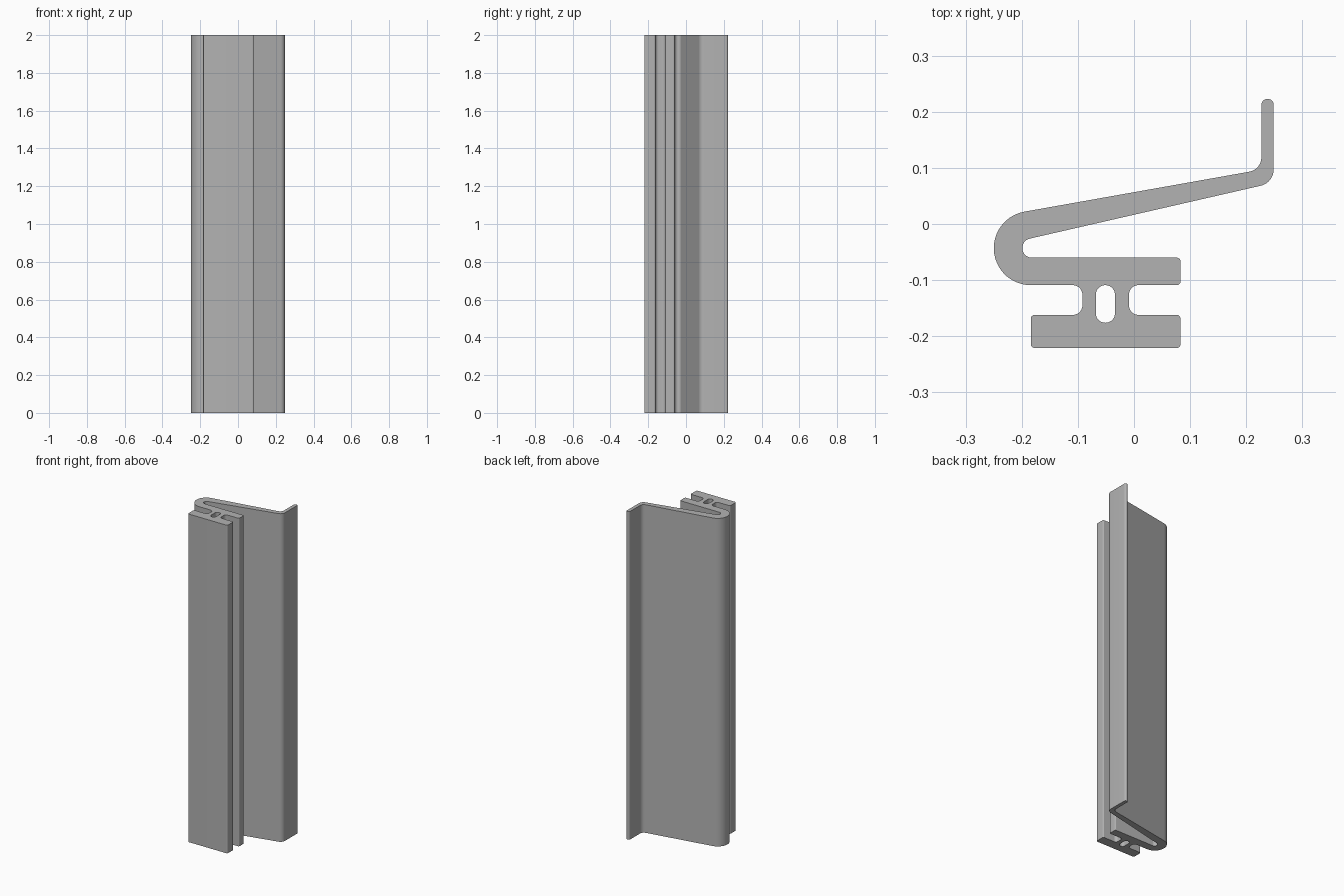
import bpy, bmesh, math
from mathutils import Vector

cube = bpy.data.objects.get("Cube")
if cube:
    bpy.data.objects.remove(cube, do_unlink=True)

HEIGHT = 2.0


def material(name, rgb):
    mat = bpy.data.materials.new(name)
    mat.use_nodes = True
    mat.diffuse_color = (*rgb, 1)
    mat.node_tree.nodes["Principled BSDF"].inputs["Base Color"].default_value = (*rgb, 1)
    return mat


def rounded(corners):
    """Replace every (x, y, radius) corner with a tangent arc."""
    points = []
    for i, (x, y, radius) in enumerate(corners):
        p = Vector((x, y))
        a = (Vector(corners[i - 1][:2]) - p).normalized()
        b = (Vector(corners[(i + 1) % len(corners)][:2]) - p).normalized()
        half = a.angle(b) / 2
        centre = p + (a + b).normalized() * radius / math.sin(half)
        start = p + a * radius / math.tan(half) - centre
        end = p + b * radius / math.tan(half) - centre
        sweep = math.atan2(start.cross(end), start.dot(end))
        steps = max(4, round(abs(sweep) / math.radians(8)))
        for k in range(steps + 1):
            t = sweep * k / steps
            c, s = math.cos(t), math.sin(t)
            points.append(centre + Vector((start.x * c - start.y * s,
                                           start.x * s + start.y * c)))
    return points


def extrude_profile(name, loops, mat):
    """Fill closed loops (outline first, then holes) and extrude upwards."""
    curve = bpy.data.curves.new(name + "_profile", 'CURVE')
    curve.dimensions = '2D'
    curve.fill_mode = 'BOTH'
    curve.extrude = HEIGHT / 2
    for loop in loops:
        spline = curve.splines.new('POLY')
        spline.points.add(len(loop) - 1)
        for point, co in zip(spline.points, loop):
            point.co = (co.x, co.y, 0, 1)
        spline.use_cyclic_u = True
    helper = bpy.data.objects.new(name + "_helper", curve)
    bpy.context.collection.objects.link(helper)
    bpy.context.view_layer.update()
    graph = bpy.context.evaluated_depsgraph_get()
    mesh = bpy.data.meshes.new_from_object(helper.evaluated_get(graph))
    bpy.data.objects.remove(helper, do_unlink=True)

    bm = bmesh.new()
    bm.from_mesh(mesh)
    bmesh.ops.remove_doubles(bm, verts=bm.verts, dist=1e-5)
    bmesh.ops.translate(bm, verts=bm.verts, vec=(0, 0, HEIGHT / 2))
    bmesh.ops.recalc_face_normals(bm, faces=bm.faces)
    bm.to_mesh(mesh)
    bm.free()
    mesh.name = name
    mesh.materials.clear()
    mesh.materials.append(mat)
    obj = bpy.data.objects.new(name, mesh)
    bpy.context.collection.objects.link(obj)
    bpy.ops.object.select_all(action='DESELECT')
    obj.select_set(True)
    bpy.context.view_layer.objects.active = obj
    bpy.ops.object.shade_smooth_by_angle(angle=math.radians(30))
    return obj


EDGE, NECK = 0.007, 0.017
outline = rounded([
    # Base flange and right side of the neck
    (-0.184, -0.221, EDGE), (0.083, -0.221, EDGE), (0.083, -0.162, EDGE),
    (-0.009, -0.162, NECK), (-0.009, -0.109, NECK),
    # Upper flange and inside of the folded bend
    (0.083, -0.109, EDGE), (0.083, -0.06, EDGE), (-0.334, -0.06, 0.0172),
    # Sloping arm and upturned lip
    (0.249, 0.0735, 0.03), (0.249, 0.223, 0.0108), (0.227, 0.223, 0.0108),
    (0.227, 0.097, 0.026),
    # Outside of the folded bend
    (-0.933, -0.109, 0.066),
    # Left side of the neck
    (-0.092, -0.109, NECK), (-0.092, -0.162, NECK), (-0.184, -0.162, EDGE),
])
slot = rounded([(-0.068, -0.176, 0.0168), (-0.034, -0.176, 0.0168),
                (-0.034, -0.109, 0.0168), (-0.068, -0.109, 0.0168)])

grey = material("plain grey", (0.45, 0.45, 0.45))
extrude_profile("seal_strip", [outline, slot], grey)
